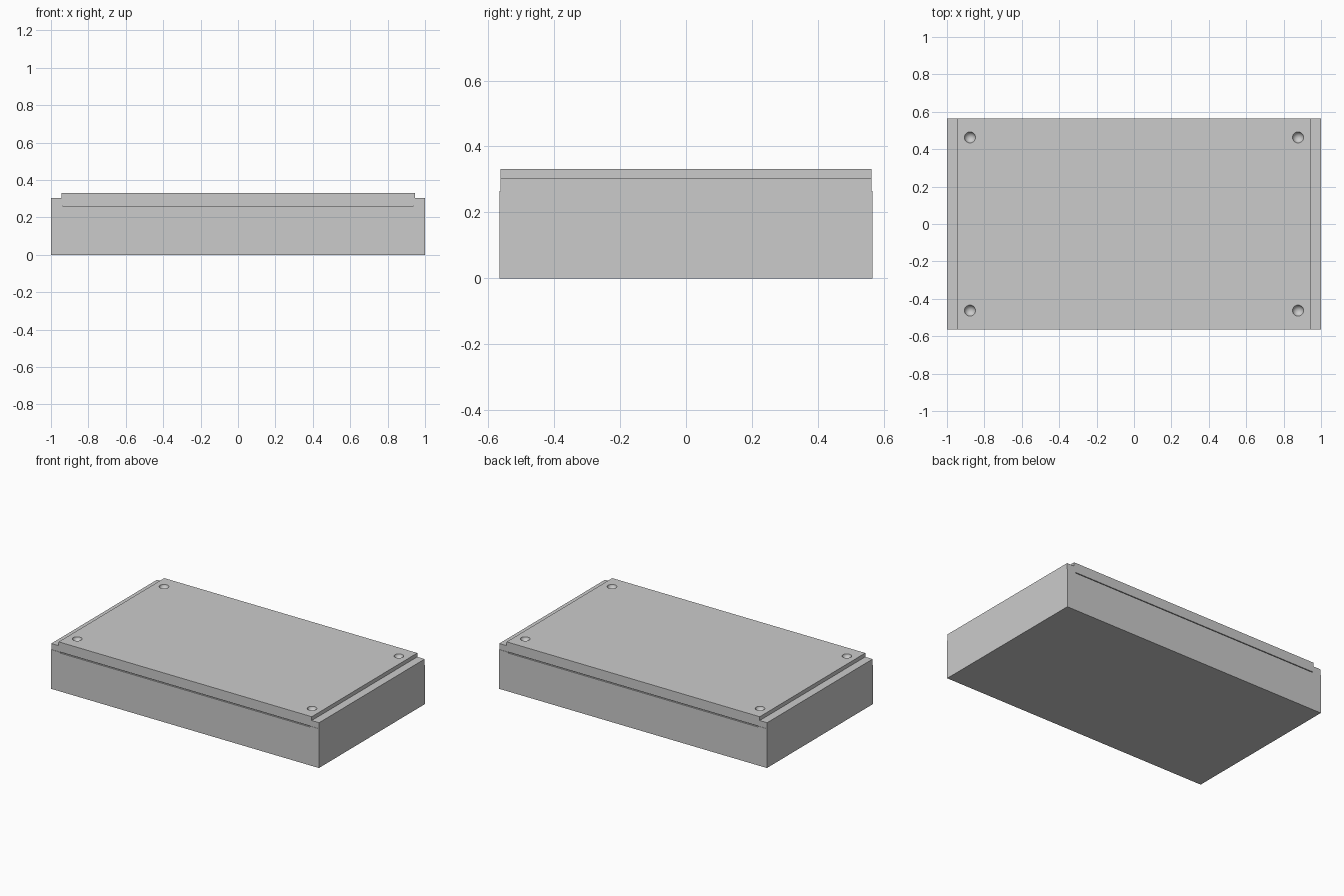
import bpy, bmesh

if "Cube" in bpy.data.objects:
    bpy.data.objects.remove(bpy.data.objects["Cube"])

W, D = 1.0, 0.565          # half width, half depth
SEAM, SHOULDER, TOP = 0.265, 0.305, 0.331


def prism(name, profile, half_depth):
    """Extrude an x/z profile along y, centred on y = 0."""
    bm = bmesh.new()
    verts = [bm.verts.new((x, -half_depth, z)) for x, z in profile]
    face = bm.faces.new(verts)
    ext = bmesh.ops.extrude_face_region(bm, geom=[face])
    moved = [g for g in ext["geom"] if isinstance(g, bmesh.types.BMVert)]
    bmesh.ops.translate(bm, verts=moved, vec=(0, 2 * half_depth, 0))
    bmesh.ops.recalc_face_normals(bm, faces=bm.faces[:])
    mesh = bpy.data.meshes.new(name)
    bm.to_mesh(mesh)
    bm.free()
    obj = bpy.data.objects.new(name, mesh)
    bpy.context.collection.objects.link(obj)
    return obj


def cut(target, cutter):
    """Subtract a cutter and remove it afterwards."""
    cutter.hide_render = True
    mod = target.modifiers.new("cut", "BOOLEAN")
    mod.operation = "DIFFERENCE"
    mod.solver = "EXACT"
    mod.object = cutter
    bpy.context.view_layer.objects.active = target
    bpy.ops.object.modifier_apply(modifier=mod.name)
    bpy.data.objects.remove(cutter, do_unlink=True)


# Lower case block
body = prism("case_body", [(-W, 0), (W, 0), (W, SEAM), (-W, SEAM)], D)

# Lid with a raised central panel, marginally narrower front to back
half = [(W, SEAM), (W, SHOULDER), (0.945, SHOULDER), (0.945, TOP)]
lid = prism("case_lid", half + [(-x, z) for x, z in reversed(half)], D - 0.002)

# Thin seam slots on the front and back
for s in (-1, 1):
    slot = prism("slot_cutter", [(-0.935, SEAM - 0.006), (0.935, SEAM - 0.006),
                                 (0.935, SEAM + 0.01), (-0.935, SEAM + 0.01)], 0.01)
    slot.location.y = s * D
    bpy.context.view_layer.update()
    cut(body, slot)

# Shallow round dimples near the four corners
for x in (-0.877, 0.877):
    for y in (-0.463, 0.463):
        bpy.ops.mesh.primitive_uv_sphere_add(segments=32, ring_count=24, radius=0.03,
                                             location=(x, y, TOP + 0.004))
        cut(lid, bpy.context.object)

# Smooth dimples, crisp box edges
bpy.ops.object.select_all(action="DESELECT")
lid.select_set(True)
bpy.context.view_layer.objects.active = lid
bpy.ops.object.shade_smooth_by_angle(angle=0.5)
